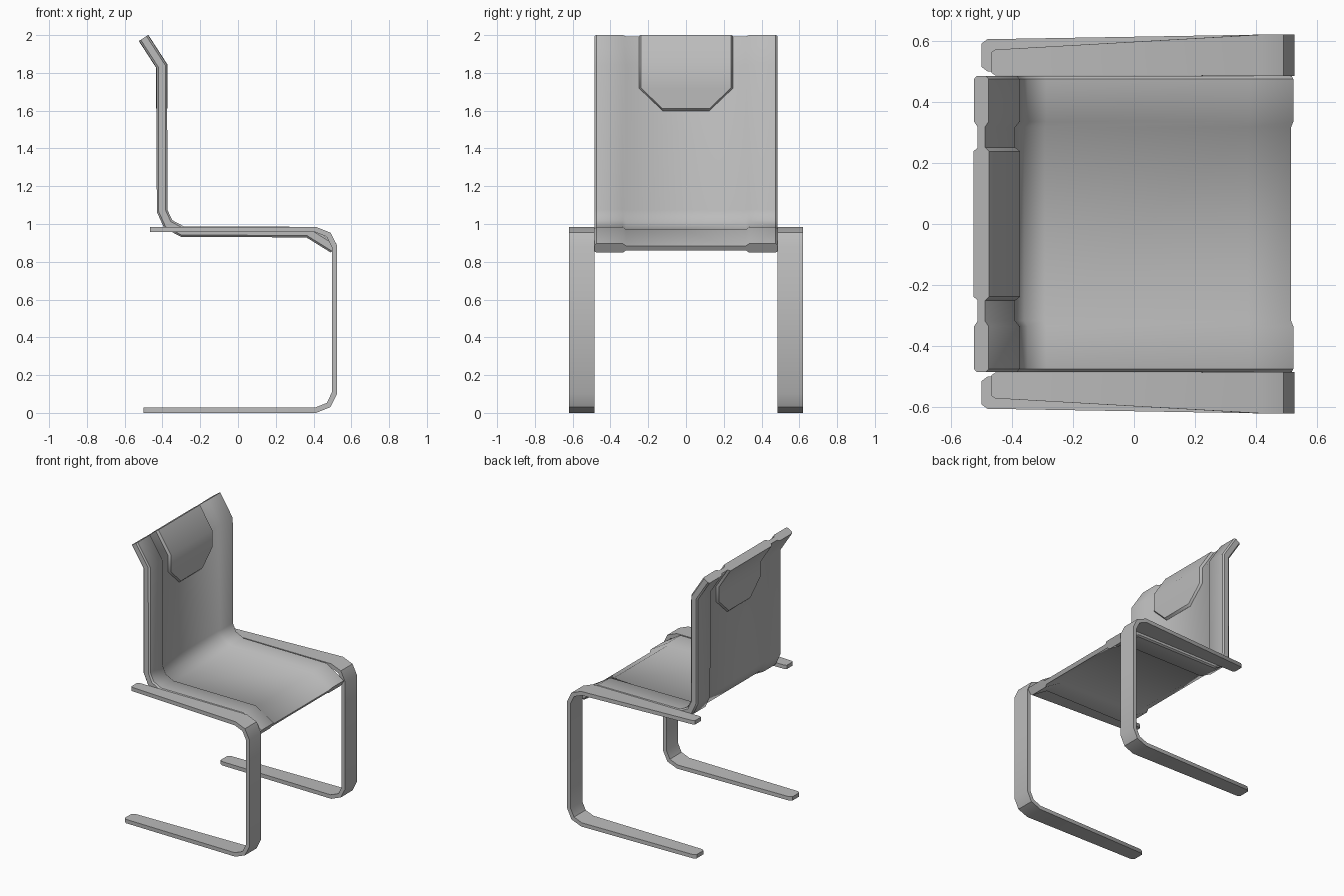
import bpy, bmesh, math
from mathutils import Vector

cube = bpy.data.objects.get("Cube")
if cube:
    bpy.data.objects.remove(cube, do_unlink=True)

grey = bpy.data.materials.new("plain grey")
grey.use_nodes = True
grey.diffuse_color = (0.5, 0.5, 0.5, 1)
grey.node_tree.nodes["Principled BSDF"].inputs["Base Color"].default_value = (0.5, 0.5, 0.5, 1)


def mitre_normals(path):
    """Offset direction at each point of a side-view path, mitred at bends."""
    pts = [Vector(p) for p in path]
    seg = [(b - a).normalized() for a, b in zip(pts, pts[1:])]
    seg = [Vector((-d.y, d.x)) for d in seg]
    result = []
    for a, b in zip([seg[0]] + seg, seg + [seg[-1]]):
        m = (a + b).normalized()
        result.append(m / m.dot(a))
    return pts, result


def ribbon(name, path, stations):
    """Sweep a strip along an (x, z) path; stations(i) lists (y, half thickness)."""
    bm = bmesh.new()
    rings = []
    for i, (p, n) in enumerate(zip(*mitre_normals(path))):
        cols = stations(i)
        ring = [(y, p + n * h) for y, h in cols]
        ring += [(y, p - n * h) for y, h in reversed(cols)]
        rings.append([bm.verts.new((q.x, y, q.y)) for y, q in ring])
    for a, b in zip(rings, rings[1:]):
        for j in range(len(a)):
            k = (j + 1) % len(a)
            bm.faces.new((a[j], a[k], b[k], b[j]))
    # End caps as strips of quads
    for r in (rings[0], rings[-1]):
        for j in range(len(r) // 2 - 1):
            bm.faces.new((r[j], r[j + 1], r[-2 - j], r[-1 - j]))
    bmesh.ops.recalc_face_normals(bm, faces=bm.faces[:])
    mesh = bpy.data.meshes.new(name)
    bm.to_mesh(mesh)
    bm.free()
    mesh.materials.append(grey)
    obj = bpy.data.objects.new(name, mesh)
    bpy.context.collection.objects.link(obj)
    bpy.ops.object.select_all(action='DESELECT')
    obj.select_set(True)
    bpy.context.view_layer.objects.active = obj
    bpy.ops.object.shade_smooth_by_angle(angle=math.radians(40))
    return obj


def mirrored(half):
    return [(-y, h) for y, h in half] + [(y, h) for y, h in reversed(half)]


# Sling: thin cloth with thick padded side bands
sling_path = [(-0.5, 1.985), (-0.403, 1.835), (-0.402, 1.07), (-0.37, 1.0),
              (-0.295, 0.96), (0.37, 0.957), (0.507, 0.872)]
band = [(0.485, 0.018), (0.475, 0.028), (0.335, 0.028), (0.317, 0.014)]
ribbon("seat_sling", sling_path, lambda i: mirrored(band))

# Head pad wrapped over the top, with clipped lower corners
pad_path = [(-0.5, 1.985), (-0.403, 1.835), (-0.403, 1.72), (-0.403, 1.612), (-0.403, 1.598)]
pad_width = [0.25, 0.25, 0.25, 0.137, 0.123]


def pad_stations(i):
    w, h = pad_width[i], 0.015 if i == 4 else 0.03
    return mirrored([(w, 0.015), (w - 0.012, h)])


ribbon("head_pad", pad_path, pad_stations)

# Cantilever legs: bent flat bar, arm and runner tapering to the rear
leg_path = [(-0.467, 0.971), (-0.455, 0.971), (0.41, 0.971), (0.48, 0.943), (0.511, 0.88),
            (0.511, 0.105), (0.48, 0.042), (0.41, 0.014), (-0.48, 0.014), (-0.5, 0.014)]
leg_inner = [0.495, 0.487] + [0.485] * 6 + [0.5, 0.515]
leg_outer = [0.563, 0.571] + [0.62] * 6 + [0.605, 0.59]
for side, sign in (("left", 1), ("right", -1)):
    ribbon(side + "_leg", leg_path,
           lambda i: [(sign * leg_inner[i], 0.014), (sign * leg_outer[i], 0.014)])
